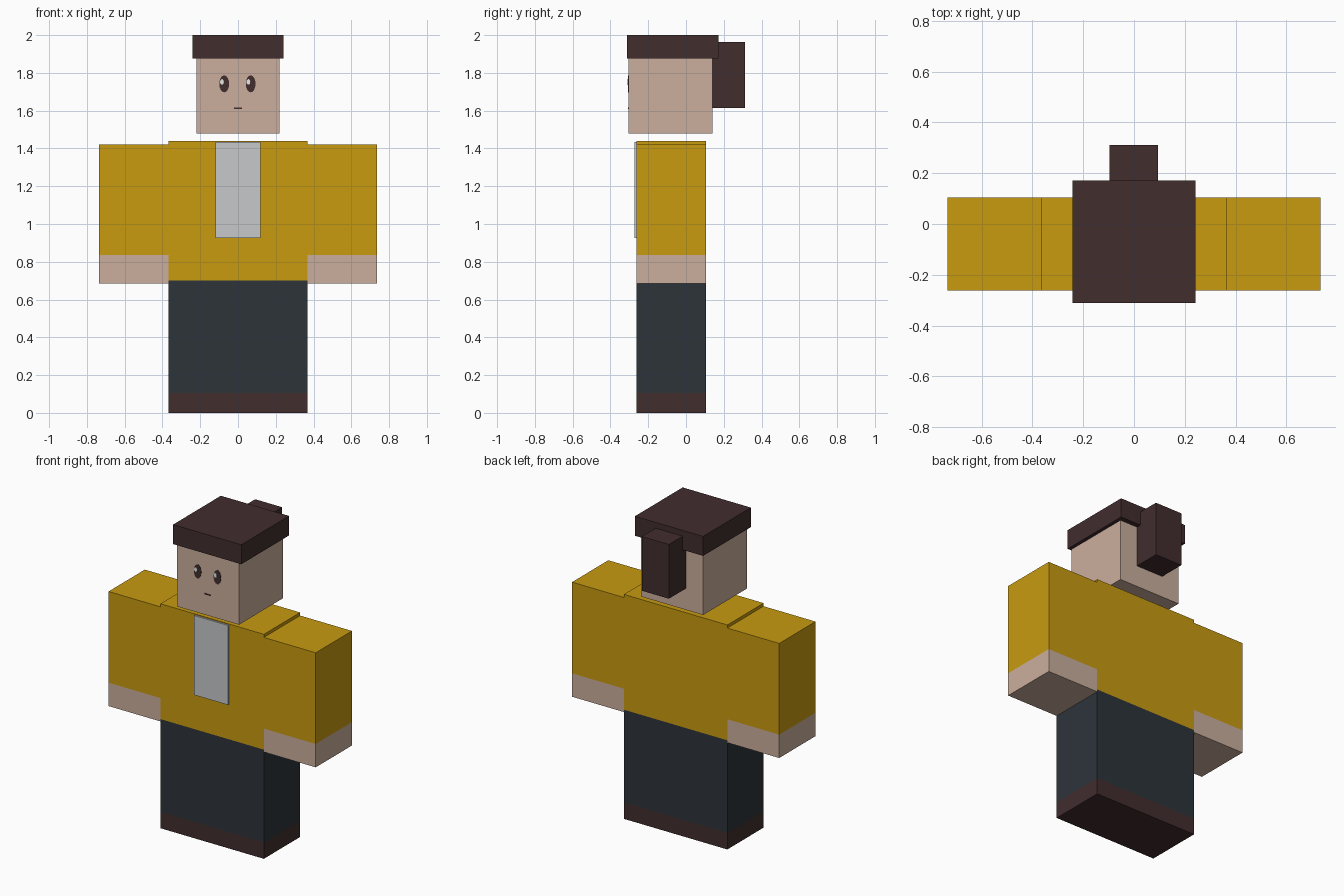
import bpy, bmesh
from math import radians
from mathutils import Matrix, Vector

cube = bpy.data.objects.get("Cube")
if cube:
    bpy.data.objects.remove(cube, do_unlink=True)


def material(name, rgb):
    mat = bpy.data.materials.new(name)
    mat.use_nodes = True
    colour = (*rgb, 1)
    mat.diffuse_color = colour
    mat.node_tree.nodes["Principled BSDF"].inputs["Base Color"].default_value = colour
    return mat


mustard = material("mustard", (0.578, 0.328, 0.005))
skin = material("skin", (0.597, 0.429, 0.337))
slate = material("slate", (0.026, 0.034, 0.042))
brown = material("dark brown", (0.054, 0.026, 0.027))
grey = material("light grey", (0.571, 0.578, 0.591))
white = material("white", (0.85, 0.85, 0.85))


def finish(bm, name, mats):
    mesh = bpy.data.meshes.new(name)
    bm.to_mesh(mesh)
    bm.free()
    for mat in mats:
        mesh.materials.append(mat)
    obj = bpy.data.objects.new(name, mesh)
    bpy.context.collection.objects.link(obj)
    return obj


def box(name, x, y, z, mat, band=None, band_mat=None):
    """Box from (low, high) ranges; faces below the band height take band_mat."""
    bm = bmesh.new()
    low, high = (Vector(corner) for corner in zip(x, y, z))
    place = Matrix.Translation((low + high) / 2) @ Matrix.Diagonal((*(high - low), 1))
    bmesh.ops.create_cube(bm, size=1, matrix=place)
    if band is None:
        return finish(bm, name, [mat])
    bmesh.ops.bisect_plane(bm, geom=bm.verts[:] + bm.edges[:] + bm.faces[:],
                           plane_co=(0, 0, band), plane_no=(0, 0, 1))
    for face in bm.faces:
        face.material_index = int(face.calc_center_median().z < band)
    return finish(bm, name, [mat, band_mat])


def oval(name, x, z, width, height, y, mat):
    """Thin oval plate facing the front."""
    bm = bmesh.new()
    place = (Matrix.Translation((x, y, z)) @ Matrix.Diagonal((width, 1, height, 1))
             @ Matrix.Rotation(radians(90), 4, "X"))
    bmesh.ops.create_cone(bm, cap_ends=True, segments=16, radius1=0.5,
                          radius2=0.5, depth=0.003, matrix=place)
    return finish(bm, name, [mat])


# Body
depth = (-0.262, 0.105)
box("legs", (-0.367, 0.367), depth, (0, 0.70), slate, 0.105, brown)
box("torso", (-0.367, 0.367), depth, (0.70, 1.44), mustard)
box("shirt_front", (-0.12, 0.12), (-0.273, -0.262), (0.925, 1.435), grey)
for side, x in (("left", (0.367, 0.735)), ("right", (-0.735, -0.367))):
    box(side + "_arm", x, depth, (0.685, 1.42), mustard, 0.835, skin)

# Head and hair
box("head", (-0.22, 0.22), (-0.304, 0.14), (1.478, 1.90), skin)
box("hair_cap", (-0.242, 0.242), (-0.312, 0.172), (1.875, 2.0), brown)
box("hair_tail", (-0.097, 0.095), (0.14, 0.312), (1.615, 1.963), brown)

# Face
for side, x in (("left", 0.067), ("right", -0.073)):
    oval(side + "_eye", x, 1.742, 0.052, 0.09, -0.305, brown)
    oval(side + "_eye_highlight", x - 0.012, 1.752, 0.02, 0.03, -0.307, white)
box("mouth", (-0.022, 0.022), (-0.307, -0.304), (1.609, 1.616), brown)
